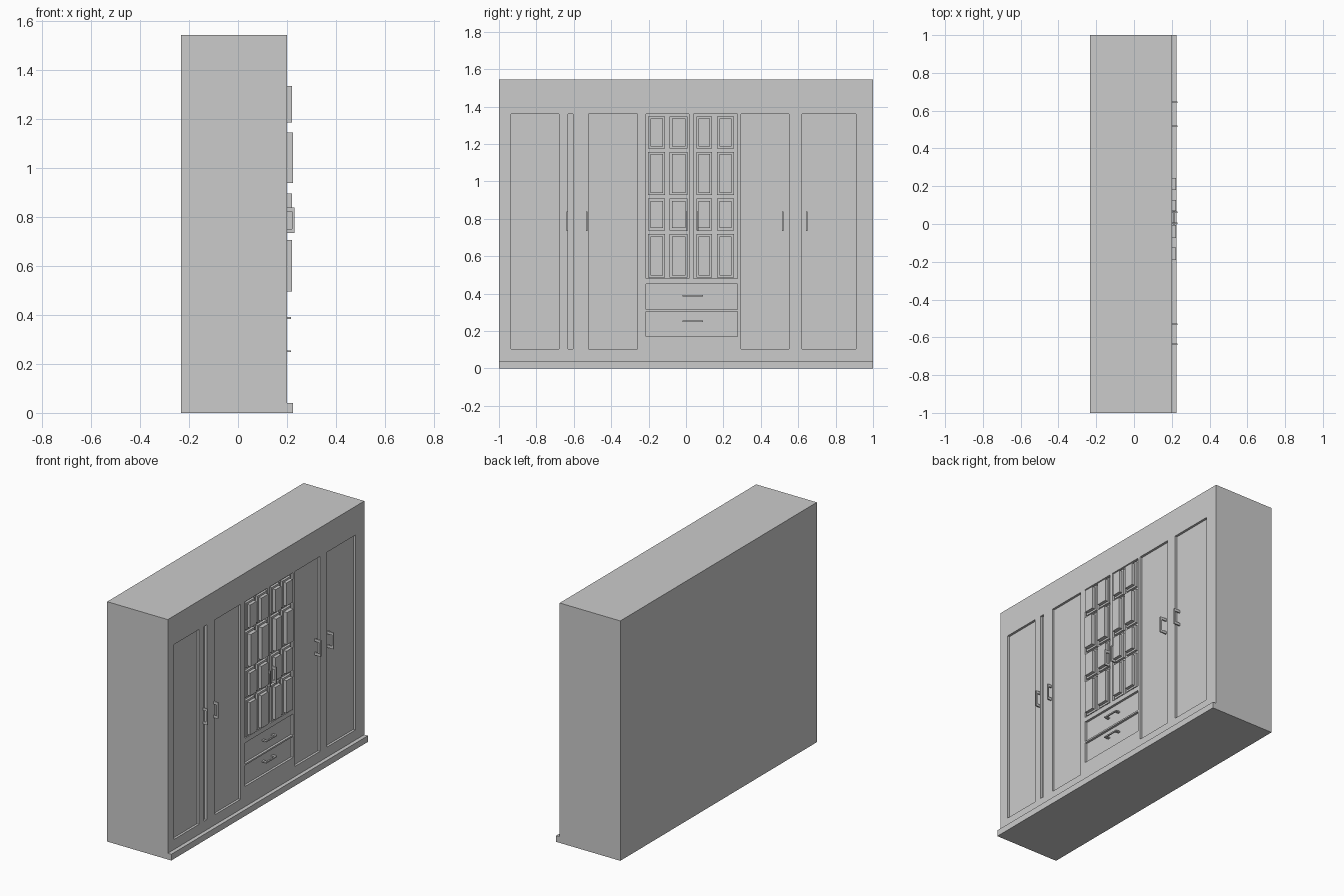
import bpy, bmesh
from mathutils import Vector

if "Cube" in bpy.data.objects:
    bpy.data.objects.remove(bpy.data.objects["Cube"])


def add_box(bm, x0, x1, y0, y1, z0, z1):
    vs = bmesh.ops.create_cube(bm, size=1)["verts"]
    for v in vs:
        v.co = Vector((x1 if v.co.x > 0 else x0,
                       y1 if v.co.y > 0 else y0,
                       z1 if v.co.z > 0 else z0))


def boxes(name, specs):
    bm = bmesh.new()
    for s in specs:
        add_box(bm, *s)
    me = bpy.data.meshes.new(name)
    bm.to_mesh(me)
    bm.free()
    ob = bpy.data.objects.new(name, me)
    bpy.context.collection.objects.link(ob)
    return ob


FACE, FLOOR = 0.20, 0.185   # carcass front plane and recess floor (doors face +x)

# Recessed doors, narrow strip, glazed doors and drawers: y0, y1, z0, z1
recesses = [(-0.935, -0.68, 0.105, 1.36), (-0.63, -0.603, 0.105, 1.36),
            (-0.52, -0.26, 0.105, 1.36), (0.295, 0.55, 0.105, 1.36),
            (0.62, 0.91, 0.105, 1.36),
            (-0.215, 0.015, 0.48, 1.36), (0.04, 0.275, 0.48, 1.36),
            (-0.215, 0.275, 0.315, 0.45), (-0.215, 0.275, 0.17, 0.305)]

# Carcass with recesses cut into its front
body = boxes("wardrobe_body", [(-0.232, FACE, -1, 1, 0, 1.545)])
cutter = boxes("recess_cutter", [(FLOOR, 0.3, *r) for r in recesses])
cutter.hide_render = True
cutter.hide_viewport = False
mod = body.modifiers.new("recesses", "BOOLEAN")
mod.operation = "DIFFERENCE"
mod.solver = "EXACT"
mod.object = cutter
bpy.context.view_layer.objects.active = body
bpy.ops.object.modifier_apply(modifier=mod.name)
bpy.data.objects.remove(cutter)

# Plinth strip along the bottom of the front
boxes("plinth", [(FACE, 0.225, -1, 1, 0, 0.04)])

# Grid of raised panes on the two centre doors: moulding plus raised block
columns = [(-0.203, -0.112), (-0.087, 0.008), (0.056, 0.14), (0.167, 0.256)]
rows = [(0.485, 0.718, 0.22), (0.738, 0.908, 0.22),
        (0.927, 1.158, 0.225), (1.175, 1.347, 0.22)]
for i, (y0, y1) in enumerate(columns):
    for j, (z0, z1, front) in enumerate(rows):
        m = 0.012
        boxes(f"pane_moulding_{i}_{j}", [(FLOOR - 0.002, FACE, y0, y1, z0, z1)])
        boxes(f"pane_{i}_{j}", [(FLOOR - 0.002, front, y0 + m, y1 - m, z0 + m, z1 - m)])

# Vertical door handles: grip bar on two posts
for i, y in enumerate((-0.636, -0.53, 0.003, 0.062, 0.517, 0.645)):
    a, b = y - 0.004, y + 0.004
    boxes(f"door_handle_{i}", [(0.22, 0.23, a, b, 0.735, 0.84),
                               (FLOOR - 0.002, 0.22, a, b, 0.735, 0.752),
                               (FLOOR - 0.002, 0.22, a, b, 0.823, 0.84)])

# Horizontal drawer handles
for i, z in enumerate((0.252, 0.388)):
    a, b = z - 0.004, z + 0.004
    boxes(f"drawer_handle_{i}", [(0.207, 0.216, -0.02, 0.09, a, b),
                                 (FLOOR - 0.002, 0.207, -0.02, -0.004, a, b),
                                 (FLOOR - 0.002, 0.207, 0.074, 0.09, a, b)])
